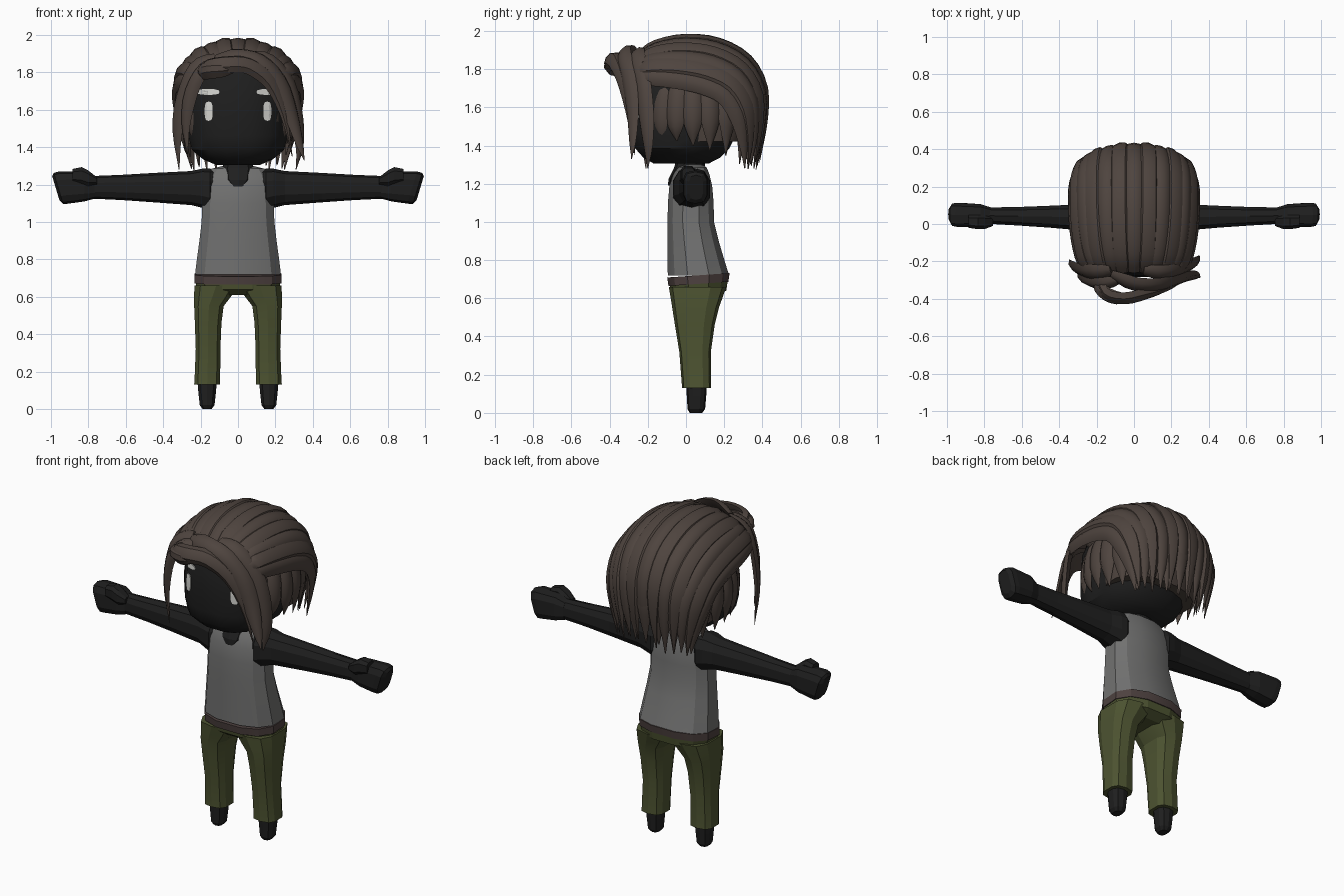
import bpy, bmesh, math, random
from mathutils import Vector
from mathutils.bvhtree import BVHTree

if "Cube" in bpy.data.objects:
    bpy.data.objects.remove(bpy.data.objects["Cube"])

random.seed(4)


def material(name, rgb):
    m = bpy.data.materials.new(name)
    m.diffuse_color = (*rgb, 1)
    m.use_nodes = True
    m.node_tree.nodes["Principled BSDF"].inputs["Base Color"].default_value = m.diffuse_color
    return m


SKIN = material("charcoal_skin", (0.0135, 0.0135, 0.0135))
SHIRT = material("grey_shirt", (0.165, 0.165, 0.163))
BELT = material("brown_belt", (0.075, 0.053, 0.05))
PANTS = material("olive_pants", (0.075, 0.088, 0.031))
HAIR = material("brown_hair", (0.077, 0.058, 0.049))
WHITE = material("pale_eye", (0.66, 0.66, 0.63))


def finish(bm, name, mat, angle=0):
    bmesh.ops.recalc_face_normals(bm, faces=bm.faces)
    me = bpy.data.meshes.new(name)
    bm.to_mesh(me)
    bm.free()
    me.materials.append(mat)
    ob = bpy.data.objects.new(name, me)
    bpy.context.collection.objects.link(ob)
    if angle:
        bpy.ops.object.select_all(action='DESELECT')
        ob.select_set(True)
        bpy.context.view_layer.objects.active = ob
        bpy.ops.object.shade_smooth_by_angle(angle=math.radians(angle))
    return ob


def skin_rings(bm, rings):
    """Join rings of points into a capped tube."""
    vs = [[bm.verts.new(p) for p in r] for r in rings]
    n = len(vs[0])
    for a, b in zip(vs, vs[1:]):
        for i in range(n):
            j = (i + 1) % n
            bm.faces.new((a[i], a[j], b[j], b[i]))
    bm.faces.new(vs[0])
    bm.faces.new(vs[-1])


def loft(bm, specs, n=12, e=2.5, axis='z', side=1):
    """specs: (position, a0, a1, b0, b1) bounds of each rounded section."""
    rings = []
    for pos, a0, a1, b0, b1 in specs:
        ring = []
        for i in range(n):
            t = 2 * math.pi * (i + 0.5) / n
            c, s = math.cos(t), math.sin(t)
            a = (a0 + a1) / 2 + (a1 - a0) / 2 * math.copysign(abs(c) ** (2 / e), c)
            b = (b0 + b1) / 2 + (b1 - b0) / 2 * math.copysign(abs(s) ** (2 / e), s)
            ring.append((side * a, b, pos) if axis == 'z' else (side * pos, a, b))
        rings.append(ring)
    skin_rings(bm, rings)
    return bm


# Torso: shirt, with the belt as a band at the waist
bm = loft(bmesh.new(), [(z, -w, w, y0, y1) for z, w, y0, y1 in (
    (0.72, .236, -.10, .23), (0.80, .226, -.10, .205), (0.90, .212, -.10, .175),
    (1.0, .2, -.10, .15), (1.1, .196, -.098, .148), (1.19, .19, -.09, .14),
    (1.25, .17, -.068, .125), (1.285, .145, -.045, .11), (1.30, .08, -.02, .09))])
finish(bm, "shirt", SHIRT, 20)
bm = loft(bmesh.new(), [(0.675, -.239, .239, -.096, .226), (0.72, -.239, .239, -.103, .233)])
for v in bm.verts:      # belt climbs slightly at the back
    v.co.z += 0.07 * (v.co.y - 0.06)
finish(bm, "belt", BELT, 20)
bm = loft(bmesh.new(), [(0.61, -.15, .15, -.04, .16), (0.64, -.225, .225, -.085, .215),
                        (0.685, -.236, .236, -.093, .222)])
finish(bm, "hips", PANTS)

# Neck with the dipped neckline at the front
bm = loft(bmesh.new(), [(1.19, -.035, .035, -.094, 0), (1.225, -.075, .075, -.092, .05),
                        (1.285, -.085, .085, -.062, .10), (1.36, -.075, .075, -.04, .10)], n=10)
finish(bm, "neck", SKIN)

for side, tag in ((1, "left"), (-1, "right")):
    # Trouser leg and foot
    bm = loft(bmesh.new(), [
        (.13, .093, .237, -.022, .132), (.15, .093, .235, -.022, .132),
        (.32, .092, .228, -.035, .13), (.46, .086, .233, -.058, .15),
        (.55, .074, .237, -.072, .172), (.60, .035, .238, -.08, .19),
        (.66, -.005, .237, -.09, .21)], n=10, e=3, side=side)
    finish(bm, tag + "_trouser_leg", PANTS, 20)
    bm = loft(bmesh.new(), [(0, .14, .19, .02, .085), (.02, .124, .206, .008, .1),
                            (.09, .116, .214, .004, .106), (.16, .11, .22, .0, .11)],
              n=10, side=side)
    finish(bm, tag + "_foot", SKIN)
    # Arm and sheared hand with a thumb
    bm = loft(bmesh.new(), [
        (.12, -.045, .105, 1.08, 1.28), (.15, -.072, .13, 1.06, 1.285),
        (.19, -.065, .125, 1.075, 1.285), (.25, -.04, .11, 1.09, 1.272),
        (.45, -.022, .1, 1.105, 1.262), (.62, -.01, .093, 1.117, 1.252),
        (.79, 0, .09, 1.125, 1.245)], n=10, axis='x', side=side)
    finish(bm, tag + "_arm", SKIN)
    bm = loft(bmesh.new(), [
        (.765, 0, .09, 1.125, 1.242), (.82, -.015, .108, 1.11, 1.268),
        (.93, -.018, .115, 1.098, 1.27), (.96, -.012, .112, 1.095, 1.262),
        (.974, .015, .09, 1.115, 1.245)], n=10, e=3.2, axis='x', side=side)
    loft(bm, [(.755, -.012, .04, 1.2, 1.24), (.80, -.03, .05, 1.19, 1.277),
              (.835, -.03, .05, 1.2, 1.296), (.885, -.022, .05, 1.21, 1.285)],
         n=8, e=3, axis='x', side=side)
    for v in bm.verts:
        if abs(v.co.x) > .9:
            v.co.x += side * (v.co.z - 1.18) * 0.3
    finish(bm, tag + "_hand", SKIN)

# Head
bm = loft(bmesh.new(), [(z, -w, w, y0, y1) for z, w, y0, y1 in (
    (1.305, .12, -.17, .12), (1.335, .19, -.225, .18), (1.385, .25, -.27, .23),
    (1.46, .27, -.285, .27), (1.6, .275, -.288, .31), (1.72, .27, -.28, .32),
    (1.82, .23, -.25, .28), (1.9, .13, -.14, .16))], n=16)
bmesh.ops.recalc_face_normals(bm, faces=bm.faces)
tree = BVHTree.FromBMesh(bm)
finish(bm, "head", SKIN, 35)


def face_plate(name, cx, cz, rx, rz, e):
    """Thin rounded plate wrapped on the front of the face."""
    bm = bmesh.new()
    rings = []
    for k in (1, .5, .02):
        ring = []
        for i in range(12):
            t = 2 * math.pi * i / 12
            c, s = math.cos(t), math.sin(t)
            x = cx + k * rx * math.copysign(abs(c) ** (2 / e), c)
            z = cz + k * rz * math.copysign(abs(s) ** (2 / e), s)
            y = tree.ray_cast(Vector((x, -1, z)), Vector((0, 1, 0)))[0].y
            ring.append((x, y - 0.006, z))
        rings.append(ring)
    rings.insert(0, [(x, y + .007, z) for x, y, z in rings[0]])
    skin_rings(bm, rings)
    finish(bm, name, WHITE)


for s, tag in ((1, "left"), (-1, "right")):
    face_plate(tag + "_eye", s * .157, 1.592, .022, .052, 3)
    face_plate(tag + "_eyebrow", s * .16, 1.695, .062, .016, 2.6)

# Hair: a closed under-layer, then tapered locks swept along smooth paths
bm = loft(bmesh.new(), [(z, -w, w, y0, y1) for z, w, y0, y1 in (
    (1.42, .27, -.06, .31), (1.6, .297, -.13, .37), (1.72, .303, -.2, .375),
    (1.80, .28, -.26, .35), (1.87, .235, -.26, .3), (1.93, .14, -.17, .2),
    (1.95, .06, -.1, .12))], n=16, e=2.2)
finish(bm, "hair_base", HAIR, 40)
CENTRE = Vector((0, .06, 1.6))


def lock(bm, pts, w, t, start=.5, fall=.6):
    """Lens-section lock along a Catmull-Rom path, tapering to a point."""
    p = [Vector(q) for q in pts]
    p = [2 * p[0] - p[1]] + p + [2 * p[-1] - p[-2]]
    path = []
    for i in range(1, len(p) - 2):
        a, b, c, d = p[i - 1:i + 3]
        for k in range(3):
            u = k / 3
            path.append(.5 * (2 * b + (c - a) * u + (2 * a - 5 * b + 4 * c - d) * u ** 2
                              + (3 * b - a - 3 * c + d) * u ** 3))
    path.append(p[-2])
    rings, last = [], len(path) - 1
    for i, q in enumerate(path):
        s = i / last
        tan = (path[min(i + 1, last)] - path[max(i - 1, 0)]).normalized()
        nor = q - CENTRE
        nor = (nor - tan * nor.dot(tan)).normalized()
        sid = tan.cross(nor)
        k = min(1, start + 4 * s)
        if s > fall:
            k *= max(.05, 1 - ((s - fall) / (1 - fall)) ** 1.4)
        rings.append([q + sid * (w * k * a) + nor * (t * k * b) for a, b in (
            (-1, -.2), (-.6, .75), (0, 1), (.6, .75), (1, -.2), (0, -.7))])
    skin_rings(bm, rings)


# Long locks swept from the hairline over the crown to the nape
mid = ((-.25, 1.86), (-.15, 1.925), (0, 1.955), (.17, 1.935), (.32, 1.85),
       (.40, 1.7), (.405, 1.5), (.375, 1.29))
edge = ((.25, -.24, 1.76), (.285, -.17, 1.75), (.31, -.05, 1.73), (.32, .08, 1.7),
        (.318, .19, 1.65), (.3, .26, 1.55), (.275, .29, 1.42), (.25, .3, 1.29))
bm = bmesh.new()
for i in range(13):
    a = math.radians(-84 + 14 * i)
    f = 1 - math.cos(a)
    tip = random.uniform(-.02, .04)
    lock(bm, [(ex * math.sin(a), my + (ey - my) * f, mz + (ez - mz) * f + (tip if k == 7 else 0))
              for k, ((my, mz), (ex, ey, ez)) in enumerate(zip(mid, edge))],
         .06, .03 + .006 * (i % 2), .7, .7)
finish(bm, "crown_locks", HAIR, 40)

# Short hanging locks around the sides and back
bm = bmesh.new()
for i in range(19):
    a = math.radians(-54 + 16 * i)
    c, s = math.cos(a), math.sin(a)
    tip = 1.38 - .075 * s + random.uniform(-.03, .02)
    lock(bm, [(r * c, .07 + (r + .03) * s, z) for r, z in (
        (.275, 1.72), (.302, 1.62), (.305, 1.5), (.285, tip))], .055, .024, .7, .5)
finish(bm, "lower_locks", HAIR, 40)

# Fringe: raised roll at the front, sweep to one side, and framing locks
bm = bmesh.new()
for pts, w, t in (
    (((-.19, -.27, 1.80), (-.15, -.37, 1.83), (-.05, -.395, 1.845), (.06, -.37, 1.835),
      (.17, -.335, 1.75), (.245, -.3, 1.58), (.29, -.27, 1.35)), .05, .03),
    (((-.12, -.27, 1.87), (.0, -.32, 1.885), (.12, -.325, 1.855), (.22, -.3, 1.75),
      (.285, -.28, 1.58), (.33, -.28, 1.42), (.355, -.285, 1.33)), .055, .025),
    (((.05, -.25, 1.89), (.17, -.26, 1.86), (.27, -.23, 1.74), (.315, -.21, 1.55),
      (.33, -.2, 1.4), (.31, -.2, 1.28)), .055, .025),
    (((-.08, -.3, 1.86), (-.18, -.32, 1.82), (-.25, -.3, 1.7), (-.28, -.28, 1.53),
      (-.27, -.27, 1.36)), .045, .025),
    (((-.12, -.25, 1.88), (-.23, -.26, 1.82), (-.295, -.24, 1.66), (-.325, -.22, 1.48),
      (-.315, -.21, 1.28)), .055, .025),
):
    lock(bm, pts, w, t, .6, .55)
finish(bm, "fringe", HAIR, 40)
bm = bmesh.new()
lock(bm, ((-.2, -.31, 1.80), (-.14, -.37, 1.815), (-.06, -.39, 1.82), (.03, -.36, 1.83)), .05, .045, .5, .5)
finish(bm, "fringe_roll", HAIR, 40)
